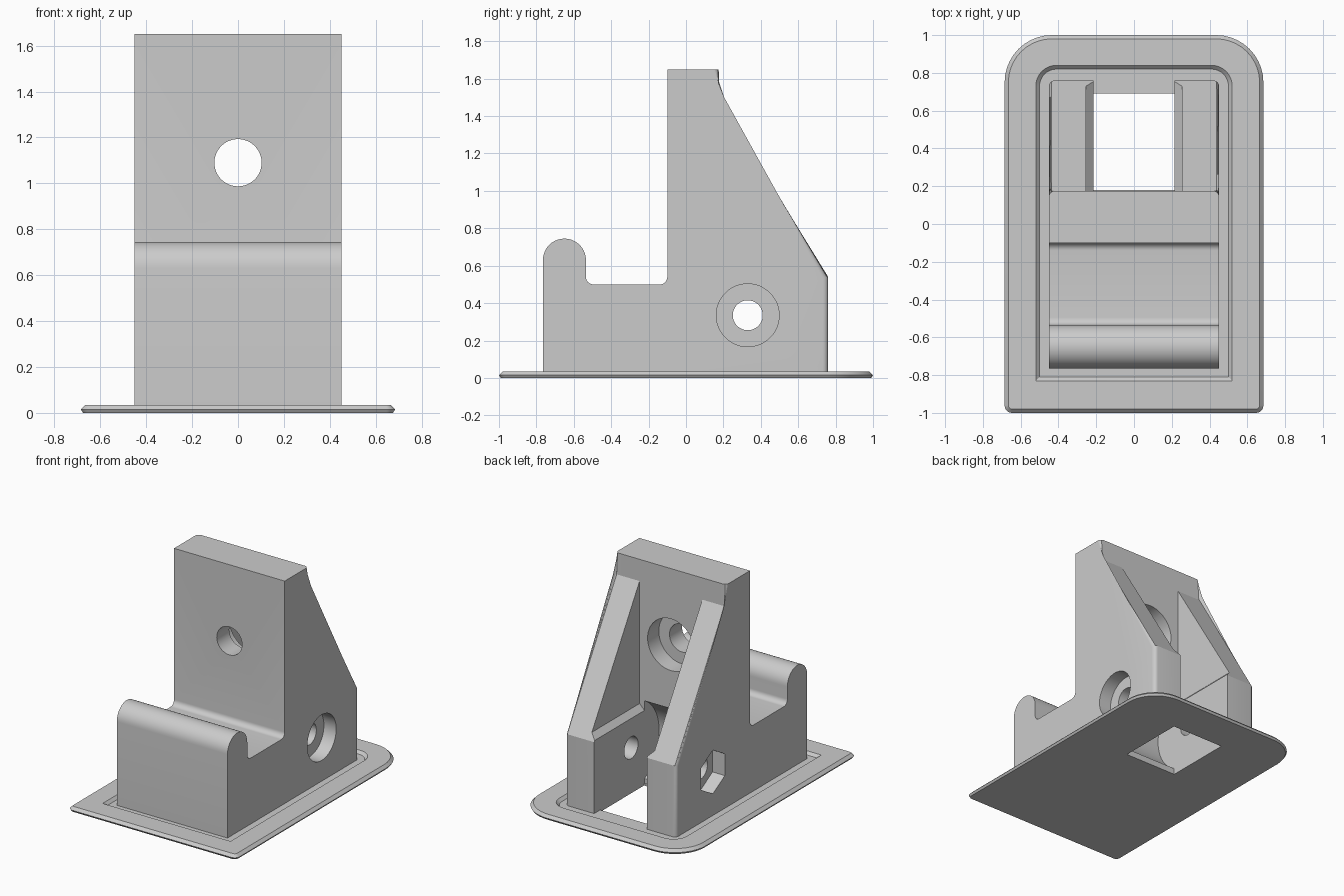
import bpy, bmesh, math
from mathutils import Vector

old = bpy.data.objects.get("Cube")
if old:
    bpy.data.objects.remove(old, do_unlink=True)

grey = bpy.data.materials.new("plain grey")
grey.use_nodes = True
grey.diffuse_color = (0.6, 0.6, 0.6, 1)
grey.node_tree.nodes["Principled BSDF"].inputs["Base Color"].default_value = (0.6, 0.6, 0.6, 1)


def make_object(name, bm):
    bmesh.ops.recalc_face_normals(bm, faces=bm.faces)
    mesh = bpy.data.meshes.new(name)
    bm.to_mesh(mesh)
    bm.free()
    mesh.materials.append(grey)
    obj = bpy.data.objects.new(name, mesh)
    bpy.context.collection.objects.link(obj)
    return obj


def arc(cx, cy, r, start, end, n=10):
    """Points along an arc, angles in degrees."""
    angles = [math.radians(start + (end - start) * i / n) for i in range(n + 1)]
    return [(cx + r * math.cos(a), cy + r * math.sin(a)) for a in angles]


def prism(points, axis, lo, hi):
    """Extrude a 2D outline along x (outline in y, z) or y (outline in x, z)."""
    def place(p, d):
        return Vector((d, p[0], p[1])) if axis == "x" else Vector((p[0], d, p[1]))
    bm = bmesh.new()
    ends = [[bm.verts.new(place(p, d)) for p in points] for d in (lo, hi)]
    for ring in ends:
        bm.faces.new(ring)
    bridge(bm, *ends)
    return bm


def bridge(bm, a, b):
    for i in range(len(a)):
        j = (i + 1) % len(a)
        bm.faces.new((a[i], a[j], b[j], b[i]))


def cut(target, bm):
    cutter = make_object("cutter", bm)
    cutter.hide_render = True
    mod = target.modifiers.new("cut", "BOOLEAN")
    mod.operation = "DIFFERENCE"
    mod.solver = "EXACT"
    mod.object = cutter
    bpy.context.view_layer.objects.active = target
    bpy.ops.object.modifier_apply(modifier=mod.name)
    bpy.data.objects.remove(cutter, do_unlink=True)


def circle(cx, cy, r, n=48, start=0):
    return arc(cx, cy, r, start, start + 360, n)[:-1]


# Base plate: stacked outlines with bevelled rim and a shallow recess
def plate_outline(hx, front, back, r_front, r_back):
    return (arc(hx - r_back, back - r_back, r_back, 0, 90)
            + arc(-hx + r_back, back - r_back, r_back, 90, 180)
            + arc(-hx + r_front, front + r_front, r_front, 180, 270)
            + arc(hx - r_front, front + r_front, r_front, 270, 360))


floor_z = 0.015
layers = [
    (0.675, -0.99, 0.99, 0.03, 0.24, 0),
    (0.685, -1.0, 1.0, 0.04, 0.25, floor_z),
    (0.665, -0.98, 0.98, 0.02, 0.23, 0.035),
    (0.52, -0.83, 0.84, 0.003, 0.11, 0.035),
    (0.50, -0.81, 0.82, 0.003, 0.09, floor_z),
]
bm = bmesh.new()
rings = [[bm.verts.new((x, y, layer[5])) for x, y in plate_outline(*layer[:5])]
         for layer in layers]
for lower, upper in zip(rings, rings[1:]):
    bridge(bm, lower, upper)
bm.faces.new(rings[0])
bm.faces.new(rings[-1])
base_plate = make_object("base_plate", bm)

# Bracket body: side profile with rounded hook, notch and sloped back
half = 0.45
back_edge = [(0.175, 1.65), (0.175, 1.49), (0.76, 0.54), (0.76, floor_z)]
profile = ([(-0.765, floor_z)]
           + arc(-0.65, 0.63, 0.115, 180, 0, 20)
           + arc(-0.495, 0.54, 0.04, 180, 270, 8)
           + arc(-0.14, 0.54, 0.04, 270, 360, 8)
           + [(-0.1, 1.65)] + back_edge)
bm = prism(profile, "x", -half, half)


def on_back(v):
    return any(math.hypot(v.co.y - y, v.co.z - z) < 1e-4 for y, z in back_edge)


# Soften the outer back edges
soft = [e for e in bm.edges
        if all(on_back(v) for v in e.verts)
        and abs(e.verts[0].co.x - e.verts[1].co.x) < 1e-4]
bmesh.ops.bevel(bm, geom=soft, offset=0.03, segments=5, profile=0.5, affect="EDGES")
body = make_object("bracket_body", bm)

# Stepped slot between the two side webs
side = [(0.215, -0.1), (0.215, 0.55), (0.255, 0.59), (0.255, 1.55)]
slot = side + [(-x, z) for x, z in reversed(side)]
cut(body, prism(slot, "y", 0.175, 1.0))

# Round scoop around the pin axis
pin_y, pin_z = 0.33, 0.335
cut(body, prism(circle(pin_y, pin_z, 0.325, 64), "x", -0.215, 0.215))

# Pin hole, with round counterbore on one side and hex socket on the other
cut(body, prism(circle(pin_y, pin_z, 0.08), "x", -1, 1))
cut(body, prism(circle(pin_y, pin_z, 0.168), "x", half - 0.1, 1))
cut(body, prism(circle(pin_y, pin_z, 0.16, 6, 90), "x", -1, -half + 0.1))

# Upright screw hole with counterbore at the back
cut(body, prism(circle(0, 1.09, 0.103), "y", -0.5, 0.5))
cut(body, prism(circle(0, 1.09, 0.19), "y", 0.045, 0.5))

# Opening through the plate
opening = [(-0.215, -0.1), (0.215, -0.1), (0.215, 0.1), (-0.215, 0.1)]
cut(base_plate, prism(opening, "y", 0.18, 0.69))

# Smooth the curved surfaces, keep the edges sharp
for obj in (base_plate, body):
    bpy.ops.object.select_all(action="DESELECT")
    obj.select_set(True)
    bpy.context.view_layer.objects.active = obj
    bpy.ops.object.shade_smooth_by_angle(angle=math.radians(25))
